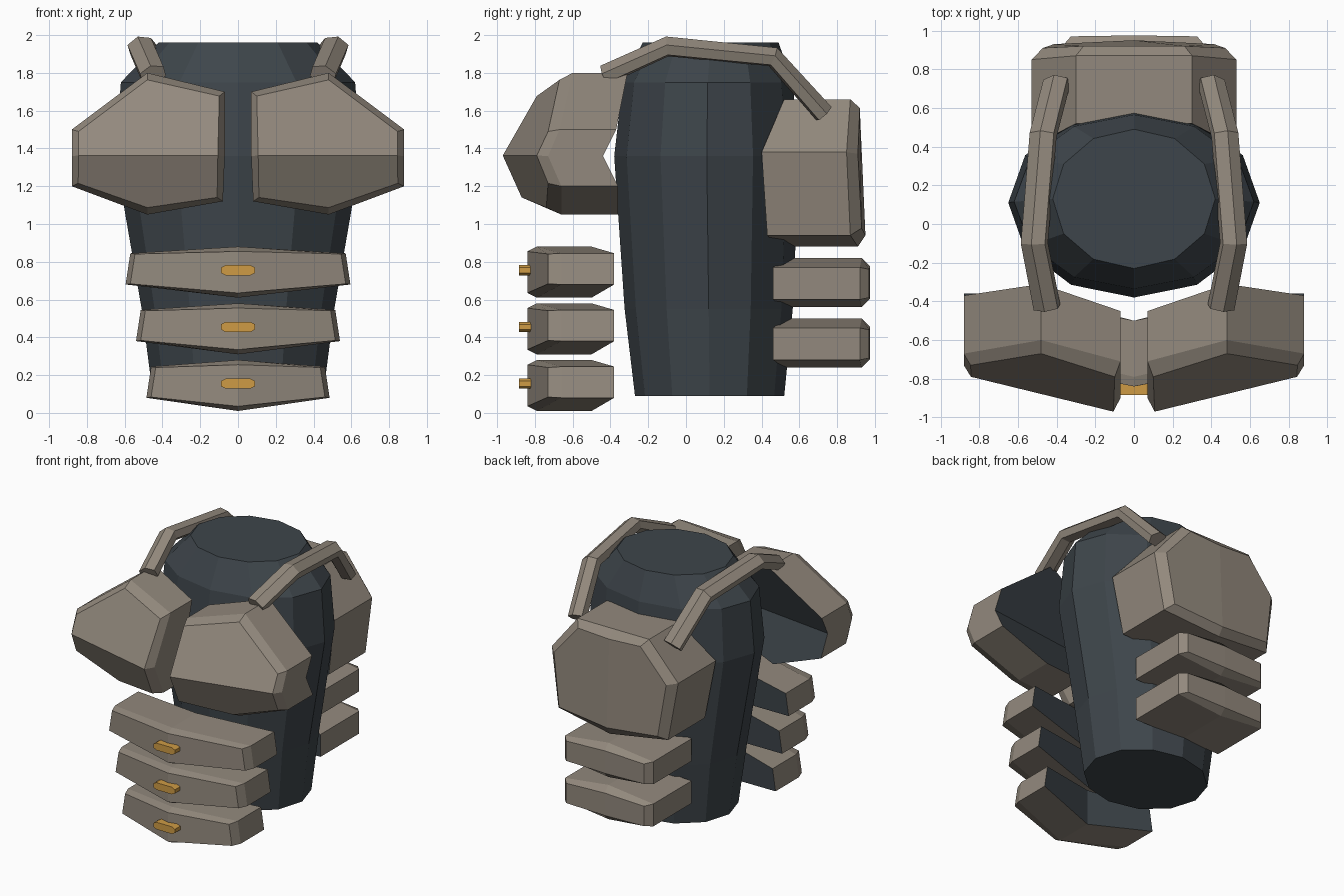
import bpy, bmesh
from math import sin, cos, pi
from mathutils import Vector

if "Cube" in bpy.data.objects:
    bpy.data.objects.remove(bpy.data.objects["Cube"], do_unlink=True)


def material(name, rgb):
    mat = bpy.data.materials.new(name)
    mat.use_nodes = True
    color = (*rgb, 1)
    mat.diffuse_color = color
    mat.node_tree.nodes["Principled BSDF"].inputs["Base Color"].default_value = color
    return mat


TAUPE = material("taupe armor", (0.29, 0.25, 0.205))
SLATE = material("slate cloth", (0.048, 0.06, 0.07))
GOLD = material("gold metal", (0.62, 0.33, 0.06))


def finish(name, bm, *mats):
    bmesh.ops.recalc_face_normals(bm, faces=bm.faces)
    mesh = bpy.data.meshes.new(name)
    bm.to_mesh(mesh)
    bm.free()
    for mat in mats:
        mesh.materials.append(mat)
    obj = bpy.data.objects.new(name, mesh)
    bpy.context.collection.objects.link(obj)
    return obj


def bridge(bm, a, b):
    n = len(a)
    for i in range(n):
        j = (i + 1) % n
        bm.faces.new((a[i], a[j], b[j], b[i]))


def loft(name, rings, mat):
    """Closed tube through rings of points, capped at both ends."""
    bm = bmesh.new()
    loops = [[bm.verts.new(p) for p in ring] for ring in rings]
    for a, b in zip(loops, loops[1:]):
        bridge(bm, a, b)
    bm.faces.new(loops[0])
    bm.faces.new(loops[-1])
    return finish(name, bm, mat)


def plate(name, outline, inset, split, side=1):
    """Armor plate from an outline of (x, z, back y, rim y, panel y):
    straight walls, a chamfered rim and a panel folded along split."""
    bm = bmesh.new()
    n = len(outline)
    center = Vector((sum(p[0] for p in outline) / n, sum(p[1] for p in outline) / n))
    back, rim, panel = [], [], []
    for x, z, y_back, y_rim, y_panel in outline:
        flat = Vector((x, z))
        inner = flat + (center - flat).normalized() * inset
        back.append(bm.verts.new((side * x, y_back, z)))
        rim.append(bm.verts.new((side * x, y_rim, z)))
        panel.append(bm.verts.new((side * inner.x, y_panel, inner.y)))
    bridge(bm, back, rim)
    bridge(bm, rim, panel)
    i, j = split
    for index, loop in ((0, panel), (1, back)):
        for part in (loop[i:j + 1], loop[j:] + loop[:i + 1]):
            bm.faces.new(part).material_index = index
    return finish(name, bm, TAUPE, SLATE)


def mirrored(half):
    """Outline from its right half, listed from top centre to bottom centre."""
    return half + [(-p[0], *p[1:]) for p in reversed(half[1:-1])]


# Torso: twelve-sided barrel (z, x radius, y radius, y centre)
sections = [(0.09, 0.45, 0.395, 0.125), (0.55, 0.51, 0.445, 0.12),
            (1.36, 0.65, 0.49, 0.11), (1.75, 0.62, 0.45, 0.115),
            (1.96, 0.42, 0.36, 0.13)]
loft("torso", [[(rx * cos(k * pi / 6), cy + ry * sin(k * pi / 6), z) for k in range(12)]
               for z, rx, ry, cy in sections], SLATE)

# Chest plates, folded along a horizontal ridge
chest = [(0.07, 1.36, -0.54, -0.9, -0.97),
         (0.07, 1.7, -0.45, -0.71, -0.79),
         (0.48, 1.8, -0.31, -0.6, -0.67),
         (0.88, 1.5, -0.37, -0.67, -0.73),
         (0.88, 1.36, -0.44, -0.73, -0.79),
         (0.88, 1.2, -0.36, -0.66, -0.73),
         (0.48, 1.05, -0.36, -0.66, -0.74),
         (0.08, 1.12, -0.48, -0.78, -0.87)]
for side, label in ((1, "left"), (-1, "right")):
    plate(label + "_chest_plate", chest, 0.037, (0, 4), side)

# Back plate
back_half = [(0, 1.66, 0.52, 0.87, 0.92), (0.3, 1.66, 0.52, 0.87, 0.92),
             (0.53, 1.38, 0.4, 0.85, 0.91), (0.46, 0.94, 0.43, 0.87, 0.93),
             (0, 0.88, 0.48, 0.91, 0.95)]
plate("back_plate", mirrored(back_half), 0.06, (0, len(back_half) - 1))

# Belly plates with buckles, narrowing downwards
for k, (base, half_width) in enumerate(((0.61, 0.595), (0.31, 0.54), (0.01, 0.485))):
    half = [(0, base + 0.27, -0.5, -0.79, -0.84),
            (half_width - 0.025, base + 0.235, -0.38, -0.66, -0.73),
            (half_width, base + 0.07, -0.38, -0.66, -0.73),
            (0, base, -0.5, -0.79, -0.84)]
    plate(f"belly_plate_{k + 1}", mirrored(half), 0.025, (0, 3))
    mid = base + 0.145
    shape = [(sx * x, sz * z) for sx, sz, pts in
             ((1, 1, ((0.09, 0.014), (0.065, 0.027))), (-1, 1, ((0.065, 0.027), (0.09, 0.014))),
              (-1, -1, ((0.09, 0.014), (0.065, 0.027))), (1, -1, ((0.065, 0.027), (0.09, 0.014))))
             for x, z in pts]
    loft(f"buckle_{k + 1}", [[(x, y, mid + z) for x, z in shape] for y in (-0.82, -0.885)], GOLD)

# Lower back plates
for k, base in enumerate((0.56, 0.24)):
    half = [(0, base + 0.26, 0.52, 0.93, 0.975), (0.37, base + 0.21, 0.46, 0.92, 0.97),
            (0.37, base + 0.04, 0.46, 0.92, 0.97), (0, base, 0.52, 0.93, 0.975)]
    plate(f"lower_back_plate_{k + 1}", mirrored(half), 0.045, (0, 3))

# Shoulder straps: bent six-sided bars, tilted to follow the shoulder
path = [Vector(p) for p in ((0.45, -0.43, 1.79), (0.515, -0.1, 1.94),
                            (0.47, 0.46, 1.885), (0.4, 0.73, 1.585))]
for side, label in ((1, "left"), (-1, "right")):
    rings = []
    for k, point in enumerate(path):
        before, after = path[max(k - 1, 0)], path[min(k + 1, len(path) - 1)]
        along = (after - before).normalized()
        across = along.cross(Vector((0.3, 0, 1))).normalized()
        up = across.cross(along)
        ring = [point + across * 0.075 * sin(a * pi / 3) + up * 0.055 * cos(a * pi / 3)
                for a in range(6)]
        rings.append([(side * p.x, p.y, p.z) for p in ring])
    loft(label + "_shoulder_strap", rings, TAUPE)
